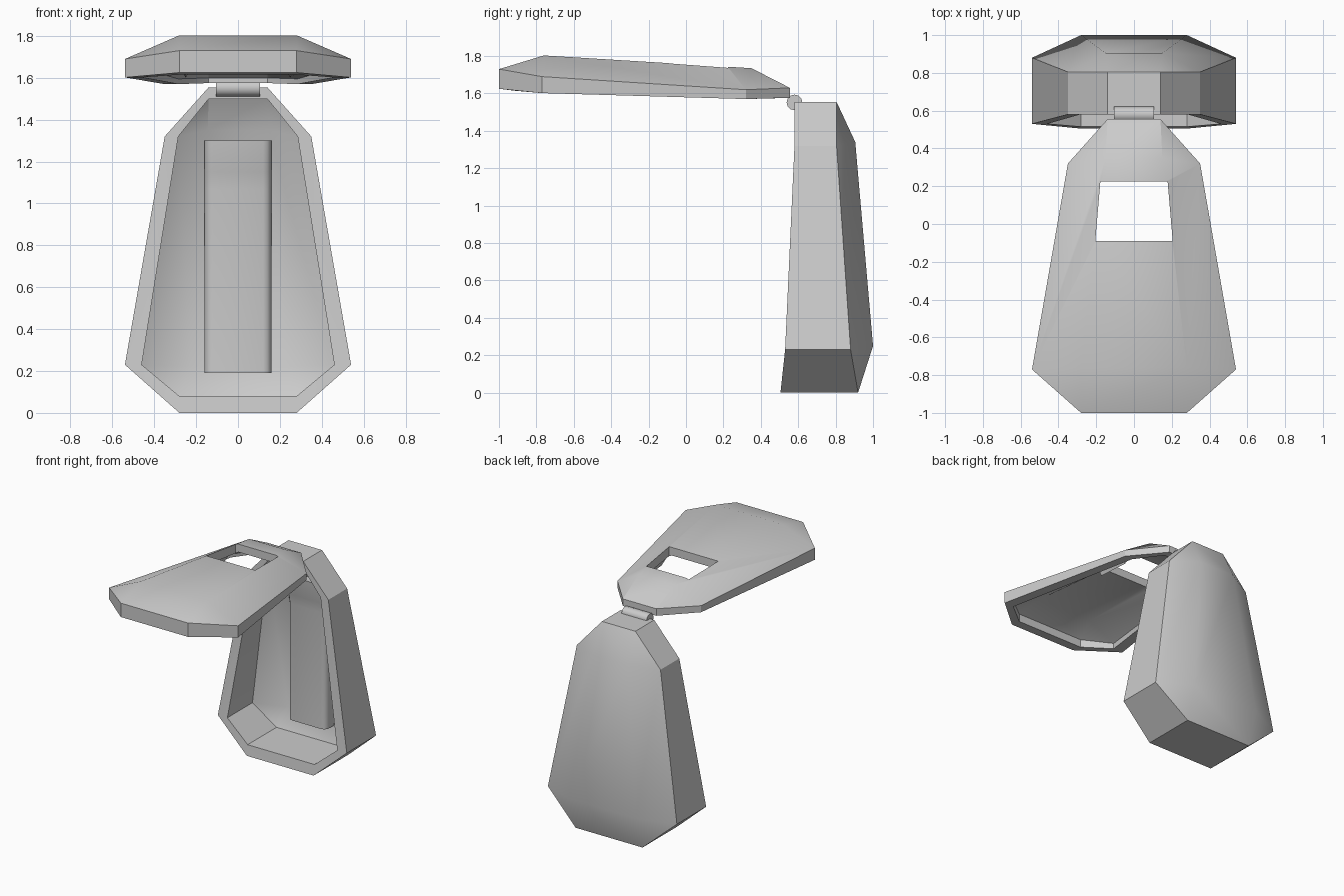
import bpy, bmesh, math

if "Cube" in bpy.data.objects:
    bpy.data.objects.remove(bpy.data.objects["Cube"])


def finish(bm, name, angle=30):
    bmesh.ops.recalc_face_normals(bm, faces=bm.faces)
    me = bpy.data.meshes.new(name)
    bm.to_mesh(me)
    bm.free()
    ob = bpy.data.objects.new(name, me)
    bpy.context.collection.objects.link(ob)
    if angle:
        bpy.context.view_layer.objects.active = ob
        ob.select_set(True)
        bpy.ops.object.shade_smooth_by_angle(angle=math.radians(angle))
        ob.select_set(False)
    return ob


def skin(bm, rim, edge, ridge):
    """One faceted dish, mirrored in x: rim loop, straight wall, sloped roof."""
    def loop(pts):
        full = pts + [(-x, y, z) for x, y, z in reversed(pts)]
        return [bm.verts.new(p) for p in full]
    a, b, (r0, r1, l1, l0) = loop(rim), loop(edge), loop(ridge)
    for i in range(8):
        j = (i + 1) % 8
        bm.faces.new((a[i], a[j], b[j], b[i]))
    for f in ((b[0], b[1], r0), (b[1], b[2], r1, r0), (b[2], b[3], r1),
              (b[3], b[4], l1, r1), (b[4], b[5], l1), (b[5], b[6], l0, l1),
              (b[6], b[7], l0), (b[7], b[0], r0, l0), (r0, r1, l1, l0)):
        bm.faces.new(f)
    return a


def shell(name, outer, inner):
    bm = bmesh.new()
    a, b = skin(bm, *outer), skin(bm, *inner)
    for i in range(8):
        j = (i + 1) % 8
        bm.faces.new((a[i], a[j], b[j], b[i]))
    return finish(bm, name)


def prism(name, bottom, top, bevel=0, angle=30):
    """Solid between two matching loops."""
    bm = bmesh.new()
    a = [bm.verts.new(p) for p in bottom]
    b = [bm.verts.new(p) for p in top]
    n = len(a)
    bm.faces.new(a)
    bm.faces.new(b)
    for i in range(n):
        bm.faces.new((a[i], a[(i + 1) % n], b[(i + 1) % n], b[i]))
    return finish(bm, name, angle)


# upright hollow body, open to the front
shell("body_shell",
      ([(.28, .505, 0), (.54, .53, .23), (.35, .58, 1.32), (.14, .58, 1.555)],
       [(.28, .92, 0), (.54, .88, .23), (.35, .805, 1.32), (.14, .805, 1.555)],
       [(.28, 1.0, .25), (.15, .905, 1.34)]),
      ([(.28, .515, .08), (.46, .53, .23), (.285, .58, 1.32), (.14, .58, 1.50)],
       [(.28, .86, .08), (.46, .83, .23), (.285, .76, 1.32), (.14, .76, 1.50)],
       [(.23, .93, .22), (.145, .84, 1.35)]))

# shallow lid opened forward
lid = shell("lid_shell",
      ([(.28, -1, 1.625), (.54, -.77, 1.602), (.35, .32, 1.57), (.14, .555, 1.577)],
       [(.28, -1, 1.73), (.54, -.77, 1.69), (.35, .32, 1.62), (.14, .555, 1.63)],
       [(.28, -.76, 1.803), (.15, .35, 1.735)]),
      ([(.28, -.92, 1.615), (.46, -.77, 1.602), (.285, .32, 1.57), (.14, .50, 1.575)],
       [(.28, -.92, 1.675), (.46, -.77, 1.645), (.285, .32, 1.595), (.14, .50, 1.6)],
       [(.23, -.76, 1.74), (.145, .35, 1.675)]))

# window cut through the lid
win = [(-.205, -.09), (.205, -.09), (.178, .225), (-.178, .225)]
cutter = prism("window_cutter", [(x, y, 1.4) for x, y in win],
               [(x, y, 2.0) for x, y in win], angle=0)
cutter.hide_render = True
mod = lid.modifiers.new("window", "BOOLEAN")
mod.operation, mod.object, mod.solver = "DIFFERENCE", cutter, "EXACT"
bpy.context.view_layer.objects.active = lid
bpy.ops.object.modifier_apply(modifier="window")
bpy.data.objects.remove(cutter)

# rounded bar lying on the inner back wall, its head leaning forward
bm = bmesh.new()
rings = []
for z, y in ((.19, .83), (1.07, .83), (1.15, .815), (1.22, .80), (1.30, .79)):
    pts = [(-.16, .95 - z * .06)]
    for s in (-1, 1):
        arc = [(s * (.12 + .04 * math.cos(t)), y + .03 - .04 * math.sin(t))
               for t in (0, math.pi / 6, math.pi / 3, math.pi / 2)]
        pts += arc if s < 0 else arc[::-1]
    pts.append((.16, .95 - z * .06))
    rings.append([bm.verts.new((x, yy, z)) for x, yy in pts])
for a, b in zip(rings, rings[1:]):
    for i in range(len(a)):
        j = (i + 1) % len(a)
        bm.faces.new((a[i], a[j], b[j], b[i]))
bm.faces.new(rings[0])
bm.faces.new(rings[-1])
finish(bm, "inner_bar", 40)

# hinge barrel
ring = [(.58 + .042 * math.cos(k * math.pi / 6), 1.552 + .042 * math.sin(k * math.pi / 6))
        for k in range(12)]
prism("hinge_barrel", [(-.105, y, z) for y, z in ring], [(.105, y, z) for y, z in ring], angle=40)

# small wedge rails beside the window, under the lid
for side, s in (("left", -1), ("right", 1)):
    tri = [(s * .21, 1.67), (s * .28, 1.66), (s * .25, 1.605)]
    prism("rail_" + side, [(x, -.06, z + .01) for x, z in tri],
          [(x, .2, z - .005) for x, z in tri])
